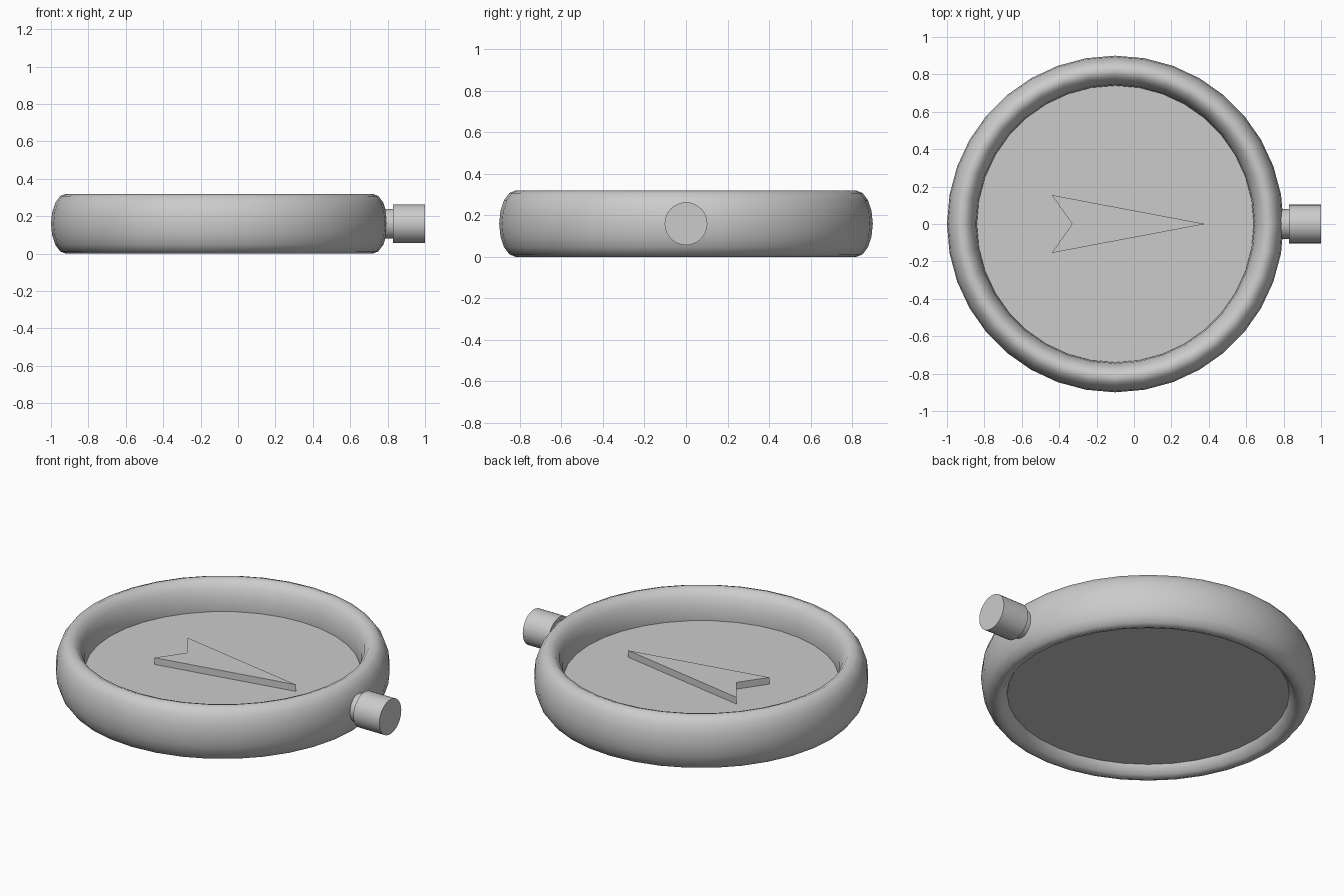
import bpy, bmesh, math

if "Cube" in bpy.data.objects:
    bpy.data.objects.remove(bpy.data.objects["Cube"])

CX, CZ = -0.1, 0.16   # centre of the round case


def smooth(obj, angle=40):
    bpy.ops.object.select_all(action='DESELECT')
    obj.select_set(True)
    bpy.context.view_layer.objects.active = obj
    bpy.ops.object.shade_smooth_by_angle(angle=math.radians(angle))


def cylinder(name, radius, start, end, axis='Z', verts=32):
    """Capped cylinder running from start to end along Z (at CX) or X (at CZ)."""
    mid = (start + end) / 2
    loc = (CX, 0, mid) if axis == 'Z' else (mid, 0, CZ)
    rot = (0, 0, 0) if axis == 'Z' else (0, math.pi / 2, 0)
    bpy.ops.mesh.primitive_cylinder_add(vertices=verts, radius=radius,
                                        depth=end - start, location=loc, rotation=rot)
    obj = bpy.context.object
    obj.name = name
    smooth(obj)
    return obj


# Case rim: torus stretched vertically into an oval section
bpy.ops.mesh.primitive_torus_add(major_radius=0.82, minor_radius=0.08,
                                 major_segments=36, minor_segments=16,
                                 location=(CX, 0, CZ))
rim = bpy.context.object
rim.name = "case_rim"
rim.scale.z = 2.0
bpy.ops.object.transform_apply(location=False, rotation=False, scale=True)
smooth(rim, 60)

# Dial plate, its edge buried in the rim
cylinder("dial_plate", 0.775, 0.06, 0.145, verts=64)

# Side knob: thin stem and wider cap
cylinder("knob_stem", 0.08, 0.74, 0.84, 'X')
cylinder("knob_cap", 0.103, 0.83, 1.0, 'X')

# Needle: notched arrowhead extruded upward from the dial
bm = bmesh.new()
outline = [(0.38, 0), (-0.44, 0.155), (-0.33, 0), (-0.44, -0.155)]
face = bm.faces.new([bm.verts.new((x, y, 0.143)) for x, y in outline])
ext = bmesh.ops.extrude_face_region(bm, geom=[face])
bmesh.ops.translate(bm, vec=(0, 0, 0.042),
                    verts=[v for v in ext["geom"] if isinstance(v, bmesh.types.BMVert)])
bmesh.ops.recalc_face_normals(bm, faces=bm.faces)
mesh = bpy.data.meshes.new("needle")
bm.to_mesh(mesh)
bm.free()
bpy.context.collection.objects.link(bpy.data.objects.new("needle", mesh))
